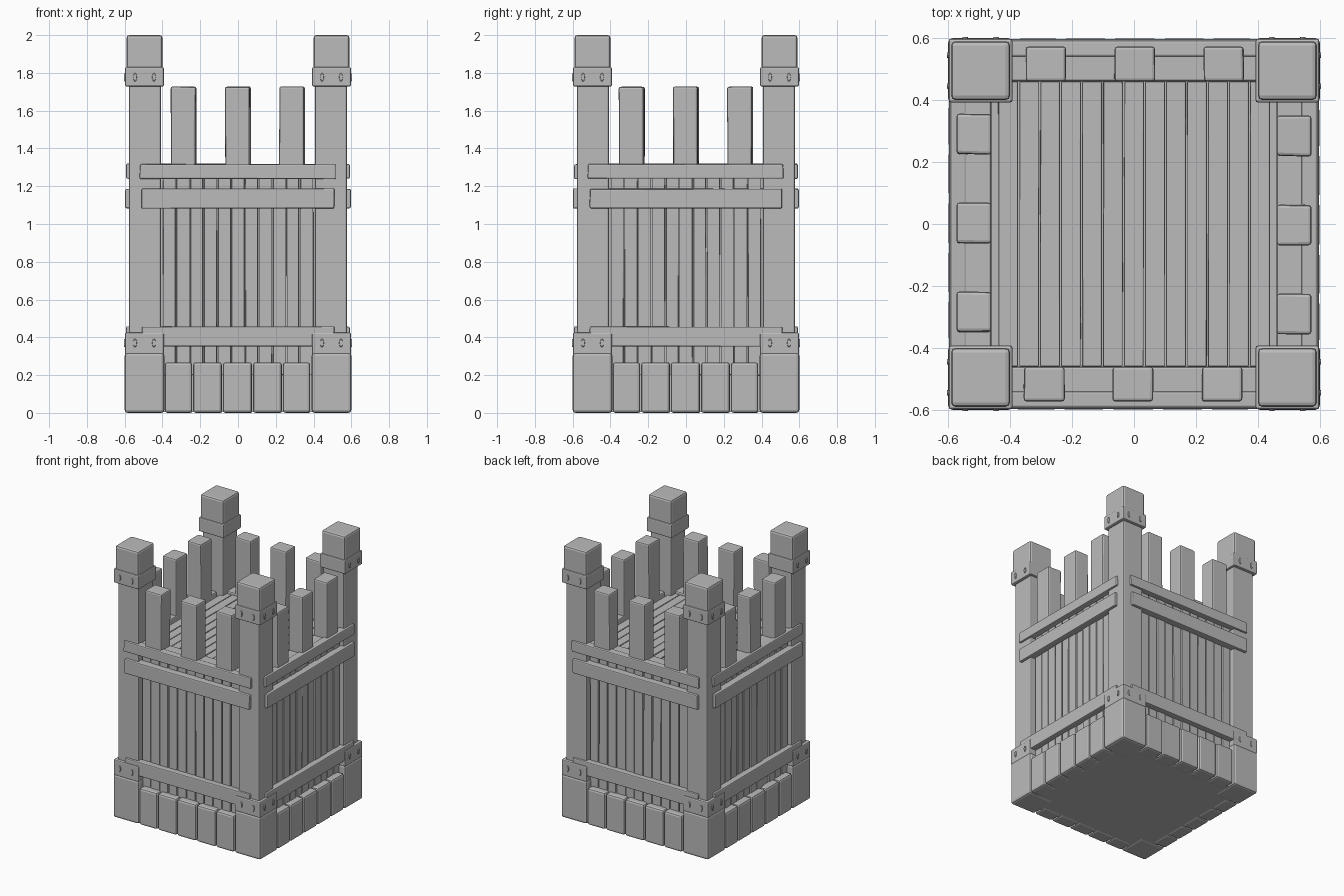
import bpy, bmesh, math, random
from mathutils import Matrix, Vector

random.seed(4)
cube = bpy.data.objects.get("Cube")
if cube:
    bpy.data.objects.remove(cube, do_unlink=True)

grey = bpy.data.materials.new("weathered_grey")
grey.use_nodes = True
colour = (0.5, 0.5, 0.5, 1)
grey.diffuse_color = colour
grey.node_tree.nodes["Principled BSDF"].inputs["Base Color"].default_value = colour


def finish(name, bm, turn=0, bevel=0.0):
    """Turn a bmesh about the tower axis and make it an object."""
    bm.transform(Matrix.Rotation(turn * math.pi / 2, 4, "Z"))
    mesh = bpy.data.meshes.new(name)
    bm.to_mesh(mesh)
    bm.free()
    mesh.materials.append(grey)
    obj = bpy.data.objects.new(name, mesh)
    bpy.context.collection.objects.link(obj)
    if bevel:
        mod = obj.modifiers.new("worn_edges", "BEVEL")
        mod.width = bevel
        mod.segments = 2
    return obj


def box(name, x, y, z, turn=0, bevel=0.008, wobble=0.0):
    """Bevelled box from (min, max) ranges, with slightly uneven corners."""
    bm = bmesh.new()
    bmesh.ops.create_cube(bm, size=1)
    for v in bm.verts:
        for i, (low, high) in enumerate((x, y, z)):
            v.co[i] = low if v.co[i] < 0 else high
        v.co.x += random.uniform(-wobble, wobble)
        v.co.z += random.uniform(-wobble, wobble)
    return finish(name, bm, turn, bevel)


def rivet(name, x, z, turn):
    """Flattened oval stud on the front face of a band."""
    bm = bmesh.new()
    bmesh.ops.create_cone(bm, cap_ends=True, segments=12, radius1=1, radius2=0.75, depth=1)
    bm.transform(Matrix.Translation((x, -0.598, z))
                 @ Matrix.Diagonal((0.011, 0.012, 0.026, 1))
                 @ Matrix.Rotation(math.pi / 2, 4, "X"))
    finish(name, bm, turn)


# Solid body behind the planks and stones
box("wall_core", (-0.53, 0.53), (-0.53, 0.53), (0.004, 1.25), bevel=0)

# Floor of the fighting deck
count, width = 13, 0.88 / 13
for i in range(count):
    x = -0.44 + i * width
    box(f"floor_plank_{i + 1}", (x + 0.002, x + width - 0.002), (-0.46, 0.46),
        (1.23, 1.295), bevel=0.004, wobble=0.001)

for turn, side in enumerate(("front", "left", "back", "right")):
    # Vertical wall planks
    count, width = 11, 0.8 / 11
    for i in range(count):
        x = -0.4 + i * width
        face = -0.55 + random.uniform(-0.004, 0.004)
        box(f"{side}_wall_plank_{i + 1}", (x + 0.003, x + width - 0.003),
            (face, -0.5), (0.2, 1.27), turn, 0.004, 0.002)

    # Foundation stones
    edges = (-0.39, -0.24, -0.083, 0.077, 0.235, 0.385)
    for i, (a, b) in enumerate(zip(edges, edges[1:])):
        box(f"{side}_base_stone_{i + 1}", (a + 0.003, b - 0.003), (-0.598, -0.49),
            (0, 0.268), turn, 0.014)

    # Beam along the wall top and the horizontal rails
    box(f"{side}_top_beam", (-0.43, 0.43), (-0.57, -0.46), (1.24, 1.312), turn)
    box(f"{side}_top_rail", (-0.52, 0.515), (-0.592, -0.54), (1.24, 1.318), turn, 0.007, 0.003)
    box(f"{side}_upper_rail", (-0.51, 0.51), (-0.597, -0.54), (1.083, 1.187), turn, 0.007, 0.002)
    box(f"{side}_lower_rail", (-0.51, 0.51), (-0.592, -0.54), (0.352, 0.457), turn, 0.007, 0.002)

    # Upright stakes of the parapet
    for i, x in enumerate((-0.29, -0.003, 0.284)):
        box(f"{side}_stake_{i + 1}", (x - 0.065, x + 0.065), (-0.573, -0.46),
            (1.27, 1.727), turn, 0.01, 0.002)

    # Corner tower: stone, post, two bands and the cap
    box(f"{side}_corner_stone", (0.39, 0.6), (-0.6, -0.39), (0, 0.32), turn, 0.016)
    box(f"{side}_corner_post", (0.408, 0.577), (-0.577, -0.408), (0.25, 1.85), turn, 0.01)
    box(f"{side}_lower_band", (0.392, 0.598), (-0.598, -0.392), (0.31, 0.425), turn)
    box(f"{side}_upper_band", (0.392, 0.598), (-0.598, -0.392), (1.728, 1.83), turn)
    box(f"{side}_post_cap", (0.4, 0.59), (-0.59, -0.4), (1.8, 2.0), turn, 0.014)

    # Studs on the outer faces of the bands
    for level, z in (("lower", 0.37), ("upper", 1.777)):
        for i, x in enumerate((-0.545, -0.445, 0.445, 0.545)):
            rivet(f"{side}_{level}_rivet_{i + 1}", x, z, turn)
